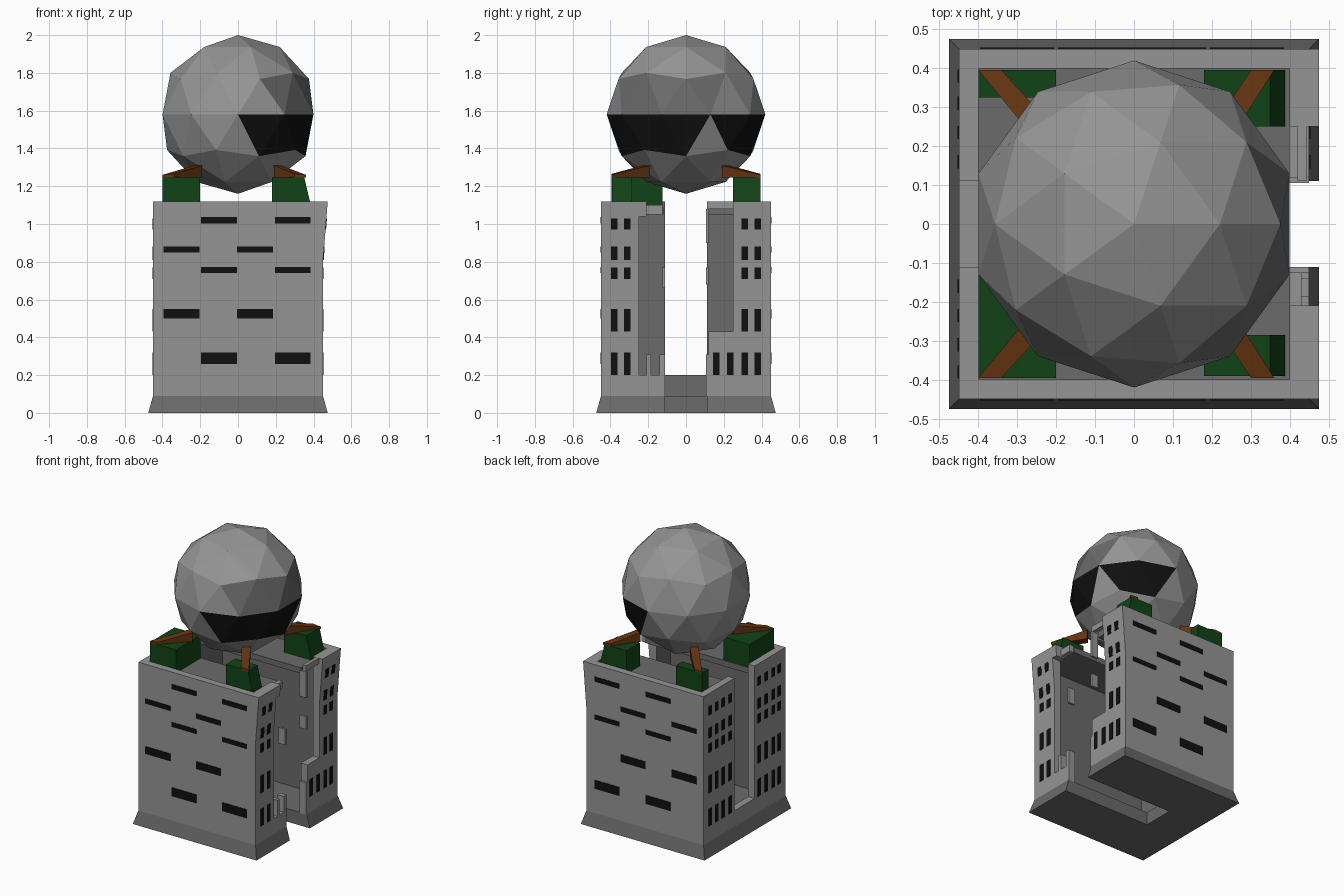
import bpy, bmesh, math
from mathutils import Vector

if "Cube" in bpy.data.objects:
    bpy.data.objects.remove(bpy.data.objects["Cube"])


def material(name, r, g, b):
    m = bpy.data.materials.new(name)
    m.diffuse_color = (r, g, b, 1)
    m.use_nodes = True
    m.node_tree.nodes["Principled BSDF"].inputs["Base Color"].default_value = m.diffuse_color
    return m


GREY = material("wall grey", 0.30, 0.30, 0.30)
DARK = material("dark grey", 0.145, 0.145, 0.145)
BLACK = material("window black", 0.005, 0.005, 0.005)
GREEN = material("green", 0.006, 0.055, 0.008)
BROWN = material("brown", 0.13, 0.035, 0.006)


def finish(name, bm, mats):
    bmesh.ops.recalc_face_normals(bm, faces=bm.faces)
    me = bpy.data.meshes.new(name)
    bm.to_mesh(me)
    bm.free()
    for m in mats:
        me.materials.append(m)
    ob = bpy.data.objects.new(name, me)
    bpy.context.collection.objects.link(ob)
    return ob


def add_loft(bm, low, high):
    """Closed solid between two matching rings of 3D points."""
    a = [bm.verts.new(p) for p in low]
    b = [bm.verts.new(p) for p in high]
    n = len(a)
    bm.faces.new(a[::-1])
    bm.faces.new(b)
    for i in range(n):
        j = (i + 1) % n
        bm.faces.new((a[i], a[j], b[j], b[i]))


def add_box(bm, x0, x1, y0, y1, z0, z1):
    ring = [(x0, y0), (x1, y0), (x1, y1), (x0, y1)]
    add_loft(bm, [(x, y, z0) for x, y in ring], [(x, y, z1) for x, y in ring])


def outer(z):
    """Outside of the right wall: leans out above z = 0.8."""
    return 0.45 + max(0, z - 0.8) * 0.025 / 0.32


def add_panel(bm, y0, y1, z0, z1):
    """Piece of the right wall."""
    zs = [z0] + ([0.8] if z0 < 0.8 < z1 else []) + [z1]
    prof = [(0.40, z1), (0.40, z0)] + [(outer(z), z) for z in zs]
    add_loft(bm, [(x, y0, z) for x, z in prof], [(x, y1, z) for x, z in prof])


# Plinth with flared sides and a slot cut in from the right
def plinth_ring(r, z):
    pts = [(-r, -r), (r, -r), (r, -0.11), (-0.2, -0.11),
           (-0.2, 0.11), (r, 0.11), (r, r), (-r, r)]
    return [(x, y, z) for x, y in pts]


bm = bmesh.new()
add_loft(bm, plinth_ring(0.475, 0), plinth_ring(0.45, 0.09))
finish("plinth", bm, [DARK])

# Walls, dark on the inside
bm = bmesh.new()
for s in (-1, 1):
    prof = [(-0.45, 0.09), (0.45, 0.09), (0.45, 0.8), (0.475, 1.12), (-0.45, 1.12)]
    add_loft(bm, [(x, s * 0.45, z) for x, z in prof], [(x, s * 0.40, z) for x, z in prof])
    y0, y1 = sorted((s * 0.11, s * 0.40))
    add_box(bm, -0.45, -0.40, y0, y1, 0.09, 1.12)
add_box(bm, -0.45, -0.40, -0.11, 0.11, 0.09, 0.2)
for p in [(-0.40, -0.25, 0.09, 1.12), (-0.25, -0.21, 1.04, 1.12), (-0.25, -0.11, 0.09, 0.2),
          (-0.21, -0.185, 0.2, 0.31), (-0.14, -0.11, 0.2, 0.31),
          (0.25, 0.40, 0.09, 1.12), (0.12, 0.25, 0.09, 0.43), (0.105, 0.12, 0.09, 0.31)]:
    add_panel(bm, *p)
walls = finish("walls", bm, [GREY, DARK])
for f in walls.data.polygons:
    if abs(f.center.x) < 0.402 and abs(f.center.y) < 0.402:
        f.material_index = 1

# Sunken roof on both halves, with broken light edges
bm = bmesh.new()
for s in (-1, 1):
    y0, y1 = sorted((s * 0.12, s * 0.40))
    add_box(bm, -0.40, 0.40, y0, y1, 1.05, 1.09)
finish("roof_slabs", bm, [DARK])
bm = bmesh.new()
add_box(bm, 0.40, 0.43, -0.21, -0.125, 1.05, 1.10)
add_box(bm, 0.42, 0.445, 0.11, 0.25, 1.08, 1.12)
add_box(bm, 0.40, 0.45, 0.105, 0.12, 0.90, 1.08)
add_box(bm, 0.40, 0.45, 0.105, 0.12, 0.68, 0.77)
add_box(bm, 0.40, 0.45, -0.125, -0.11, 0.66, 0.77)
finish("broken_edges", bm, [GREY])

# Windows: staggered slots front and back, upright ones on the sides
ROWS = [(1.02, 0.034, 1.0, 0.06), (0.865, 0.034, 0.845, 0.07), (0.757, 0.032, 0.74, 0.06),
        (0.525, 0.052, 0.49, 0.12), (0.29, 0.06, 0.26, 0.12)]
bm = bmesh.new()
D = 0.003
for i, (zw, hw, zs, hs) in enumerate(ROWS):
    shift = -0.2 if i in (1, 3) else 0
    for x in (-0.1, 0.29):
        for s in (-1, 1):
            add_box(bm, x + shift - 0.095, x + shift + 0.095,
                    s * 0.45 - D, s * 0.45 + D, zw - hw / 2, zw + hw / 2)
    z0, z1 = zs - hs / 2, zs + hs / 2
    for y in (0.16, 0.235, 0.31, 0.38):
        for s in (-1, 1):
            yc = s * y
            add_box(bm, -0.45 - D, -0.45 + D, yc - 0.017, yc + 0.017, z0, z1)
            if y > 0.3 or (s == 1 and i == 4):
                prof = [(outer(z0) - D, z0), (outer(z0) + D, z0),
                        (outer(z1) + D, z1), (outer(z1) - D, z1)]
                add_loft(bm, [(x, yc - 0.017, z) for x, z in prof],
                         [(x, yc + 0.017, z) for x, z in prof])
finish("windows", bm, [BLACK])

# Green corner blocks with a brown strut rising to the ball
BLOCKS = [(-1, -1, -0.40, -0.20, -0.395, -0.125, 0), (-1, 1, -0.40, -0.20, 0.325, 0.395, 0),
          (1, 1, 0.18, 0.39, 0.25, 0.395, 0.04), (1, -1, 0.18, 0.39, -0.39, -0.285, 0.04)]
green, brown = bmesh.new(), bmesh.new()
for sx, sy, x0, x1, y0, y1, lean in BLOCKS:
    low = [(x0, y0), (x1, y0), (x1, y1), (x0, y1)]
    high = [(x0, y0), (x1 - lean, y0), (x1 - lean, y1), (x0, y1)]
    add_loft(green, [(x, y, 1.08) for x, y in low], [(x, y, 1.25) for x, y in high])
    cx, cy = sx * (0.40 - lean), sy * 0.395
    a = [(cx, cy), (cx - sx * 0.06, cy), (sx * 0.19, sy * 0.23), (sx * 0.23, sy * 0.19)]
    top = (1.26, 1.265, 1.31, 1.31)
    add_loft(brown, [(x, y, 1.245) for x, y in a], [(x, y, z) for (x, y), z in zip(a, top)])
finish("green_blocks", green, [GREEN])
finish("brown_struts", brown, [BROWN])

# Faceted ball with a darker patch on its right side
bm = bmesh.new()
bmesh.ops.create_icosphere(bm, subdivisions=2, radius=0.42)
for f in bm.faces:
    c = f.calc_center_median()
    h = c.z / 0.42
    ang = math.degrees(math.atan2(c.y, c.x))
    if 0 < h < 0.45 and -60 < ang < 25:
        f.material_index = 1
    elif -0.45 < h < 0 and (-78 < ang < 8 or 28 < ang < 80):
        f.material_index = 2
ball = finish("ball", bm, [GREY, DARK, BLACK])
ball.location = (0, 0, 1.58)
